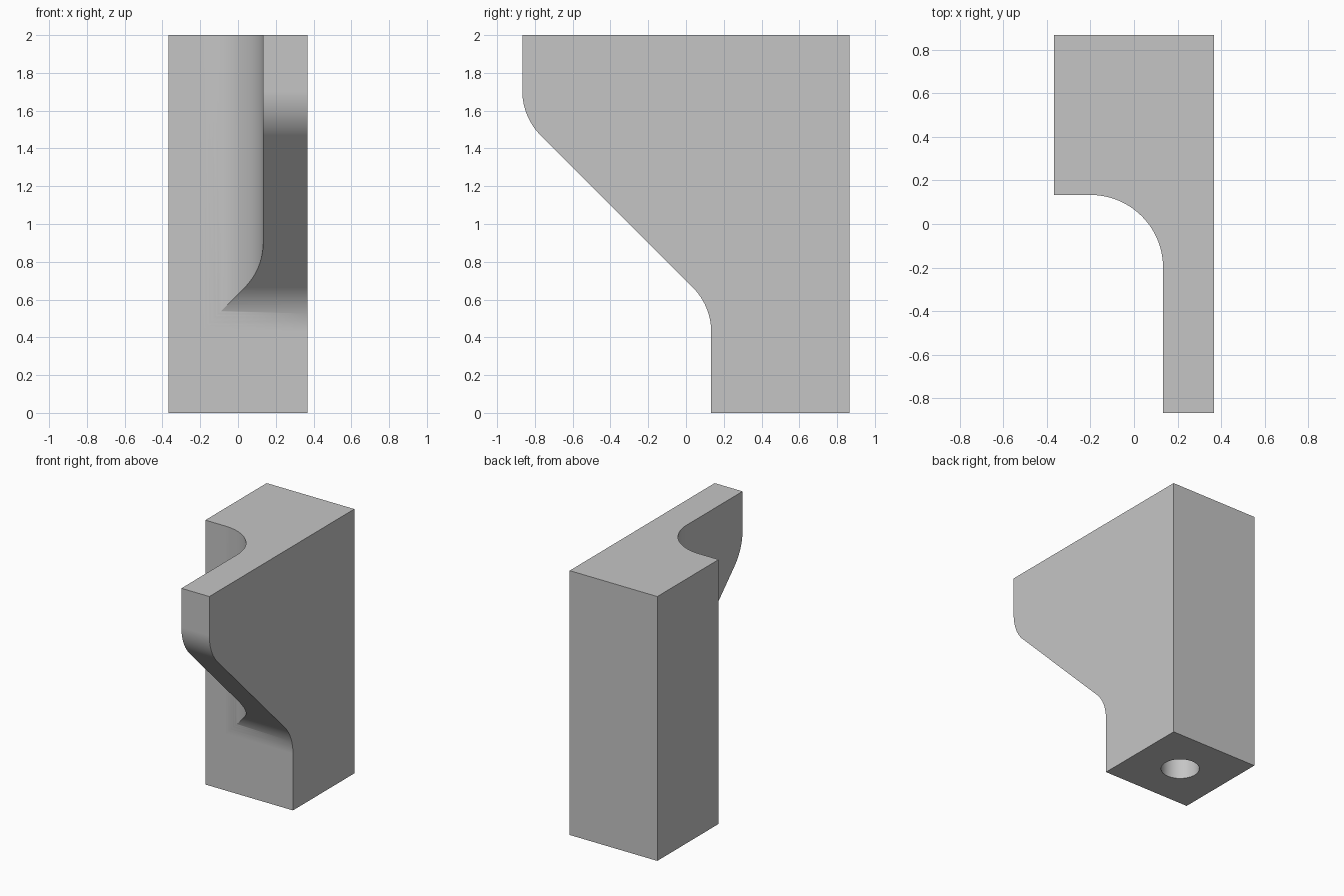
import bpy
import bmesh
from math import tan, radians
from mathutils import Vector, Matrix

cube = bpy.data.objects.get("Cube")
if cube:
    bpy.data.objects.remove(cube, do_unlink=True)

UNIT = 1 / 30  # drawing units to scene units


def fillet(prev, corner, nxt, radius, steps=16):
    """Points of a tangent arc that rounds one corner."""
    p, c, n = Vector(prev), Vector(corner), Vector(nxt)
    u, v = (p - c).normalized(), (n - c).normalized()
    half = u.angle(v) / 2
    start = c + u * radius / tan(half)
    end = c + v * radius / tan(half)
    centre = c + (u + v).normalized() * (start - c).length / (u.dot((u + v).normalized()))
    a, b = start - centre, end - centre
    sweep = a.angle_signed(b)
    # angle_signed is clockwise-positive, Matrix.Rotation is counter-clockwise
    return [tuple(centre + Matrix.Rotation(-sweep * i / steps, 2) @ a)
            for i in range(steps + 1)]


def prism(name, points, axis, low, high):
    """Extrude a profile: 'X' reads points as (y, z), 'Z' as (x, y)."""
    def place(p, d):
        xyz = (d, p[0], p[1]) if axis == 'X' else (p[0], p[1], d)
        return Vector(xyz) * UNIT
    bm = bmesh.new()
    base = bm.faces.new([bm.verts.new(place(p, low)) for p in points])
    shift = place((0, 0), high - low)
    grown = bmesh.ops.extrude_face_region(bm, geom=[base], use_keep_orig=True)
    bmesh.ops.translate(bm, vec=shift,
                        verts=[g for g in grown["geom"] if isinstance(g, bmesh.types.BMVert)])
    bmesh.ops.recalc_face_normals(bm, faces=bm.faces)
    mesh = bpy.data.meshes.new(name)
    bm.to_mesh(mesh)
    bm.free()
    obj = bpy.data.objects.new(name, mesh)
    bpy.context.collection.objects.link(obj)
    return obj


def cut(target, cutter):
    mod = target.modifiers.new("cut", 'BOOLEAN')
    mod.operation, mod.solver, mod.object = 'DIFFERENCE', 'EXACT', cutter
    bpy.context.view_layer.objects.active = target
    bpy.ops.object.modifier_apply(modifier=mod.name)
    bpy.data.objects.remove(cutter, do_unlink=True)


# Block with the sloped, rounded front profile
foot, knee, nose, brow = (4, 0), (4, 17), (-26, 47), (-26, 60)
side = [foot, *fillet(foot, knee, nose, 10), *fillet(knee, nose, brow, 10),
        brow, (26, 60), (26, 0)]
block = prism("bracket_block", side, 'X', -11, 11)

# Rounded notch that leaves the thin front fin
left, inner, front = (-13, 4), (4, 4), (4, -28)
notch = [left, *fillet(left, inner, front, 10, 24), front, (-13, -28)]
cut(block, prism("notch_cutter", notch, 'Z', -2, 62))

# Blind round hole in the underside
bpy.ops.mesh.primitive_cylinder_add(vertices=48, radius=4 * UNIT, depth=20 * UNIT,
                                    location=(0, 15 * UNIT, 8 * UNIT))
cut(block, bpy.context.object)

# Plain grey finish
grey = bpy.data.materials.new("plain_grey")
grey.use_nodes = True
grey.diffuse_color = (0.56, 0.56, 0.56, 1)
grey.node_tree.nodes["Principled BSDF"].inputs["Base Color"].default_value = (0.56, 0.56, 0.56, 1)
block.data.materials.clear()
block.data.materials.append(grey)
for face in block.data.polygons:
    face.material_index = 0

# Smooth fillets, crisp edges
bpy.ops.object.select_all(action='DESELECT')
block.select_set(True)
bpy.context.view_layer.objects.active = block
bpy.ops.object.shade_smooth_by_angle(angle=radians(25))
weighted = block.modifiers.new("flat_faces", 'WEIGHTED_NORMAL')
weighted.keep_sharp = True
